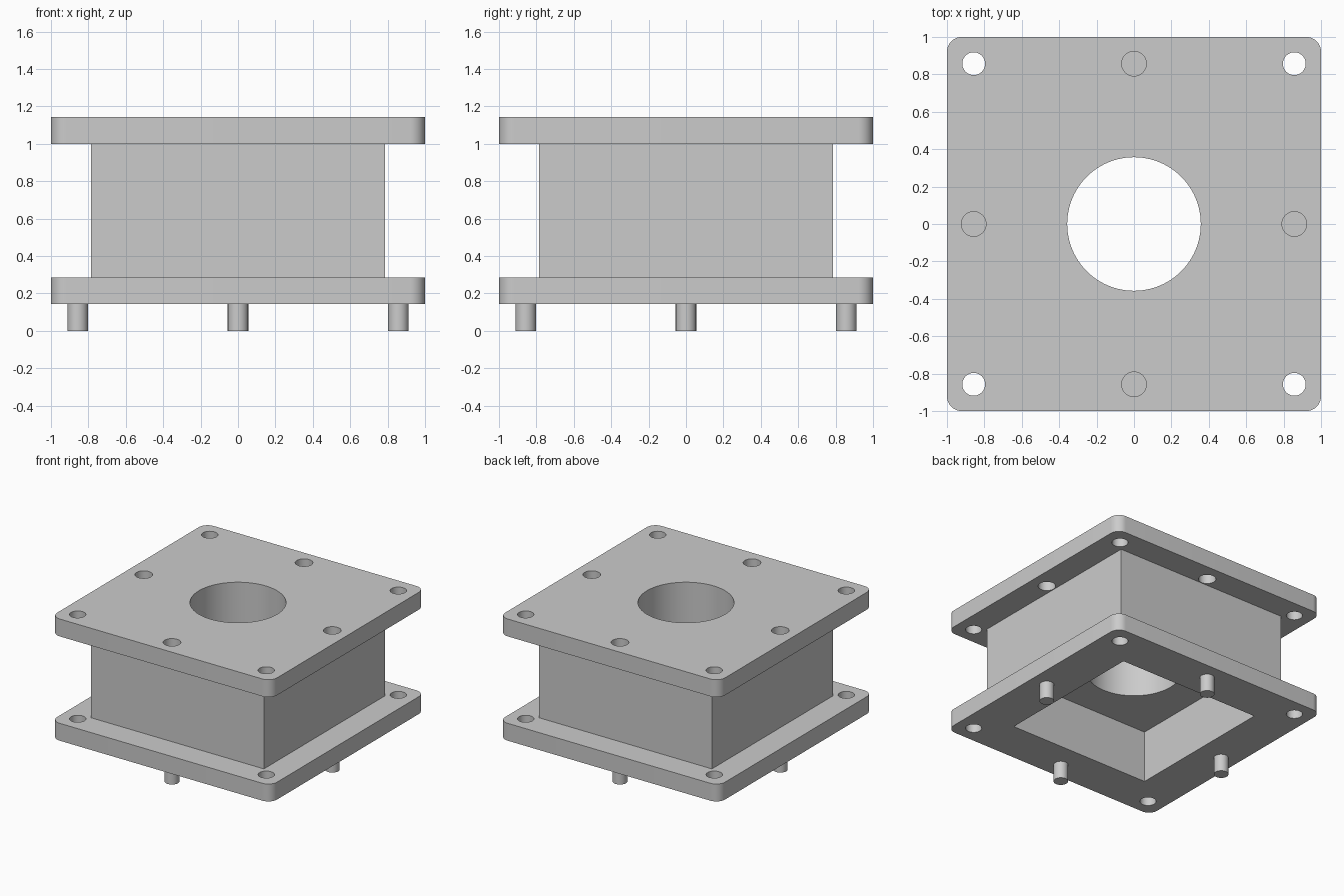
import bpy
import bmesh
import math

if "Cube" in bpy.data.objects:
    bpy.data.objects.remove(bpy.data.objects["Cube"], do_unlink=True)

U = 1 / 14            # basic unit of the part
PITCH = 12 * U        # distance of bolt holes and pins from the axis
SIDES = [(1, 0), (-1, 0), (0, 1), (0, -1)]
CORNERS = [(1, 1), (1, -1), (-1, 1), (-1, -1)]

grey = bpy.data.materials.new("plain grey")
grey.use_nodes = True
GREY = (0.6, 0.6, 0.6, 1)
grey.diffuse_color = GREY
grey.node_tree.nodes["Principled BSDF"].inputs["Base Color"].default_value = GREY


def finish(bm, name):
    mesh = bpy.data.meshes.new(name)
    bm.to_mesh(mesh)
    bm.free()
    mesh.materials.append(grey)
    obj = bpy.data.objects.new(name, mesh)
    bpy.context.collection.objects.link(obj)
    return obj


def block(name, half, z0, z1, radius=0):
    """Square block, with rounded upright edges if a radius is given."""
    bm = bmesh.new()
    bmesh.ops.create_cube(bm, size=1)
    bmesh.ops.scale(bm, vec=(2 * half, 2 * half, z1 - z0), verts=bm.verts)
    bmesh.ops.translate(bm, vec=(0, 0, (z0 + z1) / 2), verts=bm.verts)
    if radius:
        upright = [e for e in bm.edges
                   if abs(e.verts[0].co.z - e.verts[1].co.z) > 0.01]
        bmesh.ops.bevel(bm, geom=upright, offset=radius, segments=10,
                        profile=0.5, affect='EDGES')
    return finish(bm, name)


def rod(name, x, y, radius, z0, z1, segments=40):
    bm = bmesh.new()
    bmesh.ops.create_cone(bm, cap_ends=True, segments=segments, radius1=radius,
                          radius2=radius, depth=z1 - z0)
    bmesh.ops.translate(bm, vec=(x, y, (z0 + z1) / 2), verts=bm.verts)
    return finish(bm, name)


def select(obj):
    bpy.ops.object.select_all(action='DESELECT')
    obj.select_set(True)
    bpy.context.view_layer.objects.active = obj


def combine(target, tool, operation):
    """Apply a boolean and remove the tool."""
    mod = target.modifiers.new(operation, 'BOOLEAN')
    mod.operation = operation
    mod.solver = 'EXACT'
    mod.object = tool
    select(target)
    bpy.ops.object.modifier_apply(modifier=mod.name)
    bpy.data.objects.remove(tool, do_unlink=True)


# Square housing joined to its two flanges
body = block("flanged_housing", 11 * U, 3 * U, 15 * U)
combine(body, block("lower_flange", 1, 2 * U, 4 * U, 0.08), 'UNION')
combine(body, block("upper_flange", 1, 14 * U, 16 * U, 0.08), 'UNION')

# Square pocket from below and round bore from above
combine(body, block("pocket_cutter", 9 * U, 0, 8 * U), 'DIFFERENCE')
combine(body, rod("bore_cutter", 0, 0, 5 * U, 6 * U, 18 * U, 96), 'DIFFERENCE')

# Corner holes go through both flanges, side holes through the upper one
for x, y in CORNERS:
    combine(body, rod("corner_cutter", x * PITCH, y * PITCH, 0.061, 0, 18 * U),
            'DIFFERENCE')
for x, y in SIDES:
    combine(body, rod("side_cutter", x * PITCH, y * PITCH, 0.066, 13 * U, 18 * U),
            'DIFFERENCE')

# Locating pins under the lower flange
pins = [rod(side + "_pin", x * PITCH, y * PITCH, 0.055, 0, 2 * U)
        for side, (x, y) in zip(("left", "right", "back", "front"), SIDES)]

for obj in [body] + pins:
    select(obj)
    bpy.ops.object.shade_smooth_by_angle(angle=math.radians(30))
